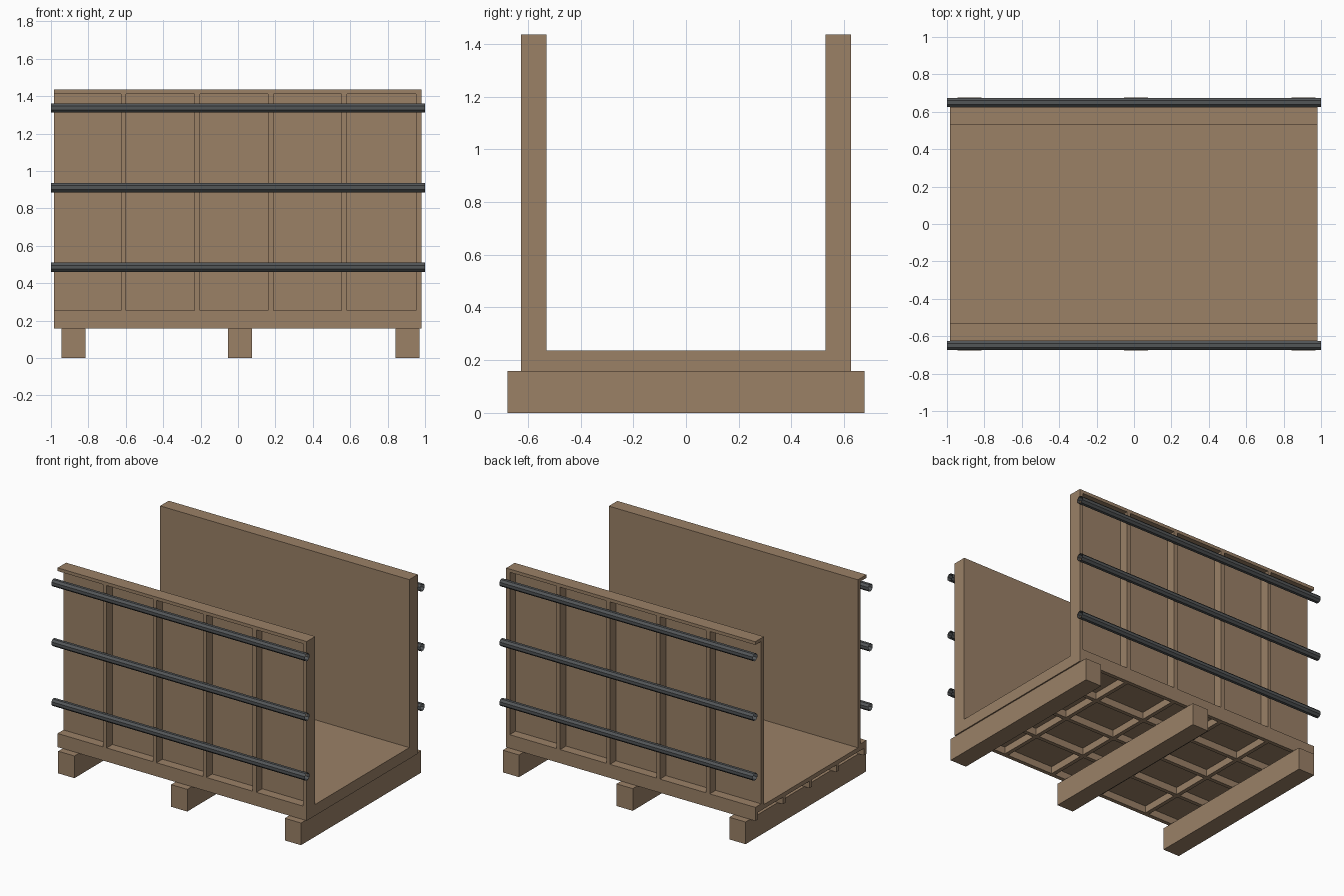
import bpy, bmesh, math
from mathutils import Matrix

if "Cube" in bpy.data.objects:
    bpy.data.objects.remove(bpy.data.objects["Cube"])


def material(name, rgb):
    m = bpy.data.materials.new(name)
    m.diffuse_color = (*rgb, 1)
    m.use_nodes = True
    m.node_tree.nodes["Principled BSDF"].inputs["Base Color"].default_value = m.diffuse_color
    return m


wood = material("brown_wood", (0.325, 0.218, 0.134))
steel = material("dark_grey_steel", (0.085, 0.092, 0.096))


def finish(name, bm, mat):
    me = bpy.data.meshes.new(name)
    bm.to_mesh(me)
    bm.free()
    me.materials.append(mat)
    ob = bpy.data.objects.new(name, me)
    bpy.context.collection.objects.link(ob)
    return ob


def add_box(bm, x0, x1, y0, y1, z0, z1):
    m = Matrix.Translation(((x0 + x1) / 2, (y0 + y1) / 2, (z0 + z1) / 2))
    m = m @ Matrix.Diagonal((x1 - x0, y1 - y0, z1 - z0, 1))
    bmesh.ops.create_cube(bm, size=1, matrix=m)


X0, X1 = -0.985, 0.98           # panel ends
INNER, OUTER = 0.53, 0.626      # wall faces in y
BASE, FLOOR, TOP = 0.157, 0.237, 1.435
PLATE = 0.03
RIBS = [-0.612 + 0.3935 * i for i in range(4)]   # centres of inner ribs
RW = 0.014                      # half rib width

# Skids under the floor
for name, x in (("left", -0.88), ("middle", 0.01), ("right", 0.907)):
    bm = bmesh.new()
    add_box(bm, x - 0.064, x + 0.064, -0.677, 0.677, 0, 0.158)
    finish(name + "_skid", bm, wood)

# Floor panel: plate with a grid of ribs below, left end open
bm = bmesh.new()
add_box(bm, X0, X1, -OUTER, OUTER, FLOOR - PLATE, FLOOR)
for x in RIBS + [X1 - RW]:
    add_box(bm, x - RW, x + RW, -OUTER, OUTER, BASE, FLOOR - PLATE)
for y in (-OUTER + RW, -0.3, 0, 0.3, OUTER - RW):
    add_box(bm, X0, X1, y - RW, y + RW, BASE, FLOOR - PLATE)
finish("floor_panel", bm, wood)

# Side walls: plate inside, rails and ribs outside, left end open
for name, s in (("front", -1), ("back", 1)):
    def wall_box(bm, x0, x1, a, b, z0, z1):
        lo, hi = sorted((s * a, s * b))
        add_box(bm, x0, x1, lo, hi, z0, z1)

    bm = bmesh.new()
    face = INNER + PLATE
    wall_box(bm, X0, X1, INNER, face, FLOOR, TOP)
    wall_box(bm, X0, X1, face, OUTER, TOP - 0.023, TOP)
    wall_box(bm, X0, X1, face, OUTER, FLOOR, 0.254)
    for x in RIBS + [X1 - RW]:
        wall_box(bm, x - RW, x + RW, face, OUTER, 0.254, TOP - 0.023)
    finish(name + "_wall", bm, wood)

    # Open-ended rub pipes
    for label, z in (("lower", 0.485), ("middle", 0.911), ("upper", 1.337)):
        bm = bmesh.new()
        m = (Matrix.Translation((0, s * 0.65, z))
             @ Matrix.Rotation(math.pi / 2, 4, 'Y')
             @ Matrix.Rotation(math.pi / 8, 4, 'Z'))
        bmesh.ops.create_cone(bm, cap_ends=False, segments=8, radius1=0.0268,
                              radius2=0.0268, depth=2, matrix=m)
        finish(name + "_" + label + "_pipe", bm, steel)
